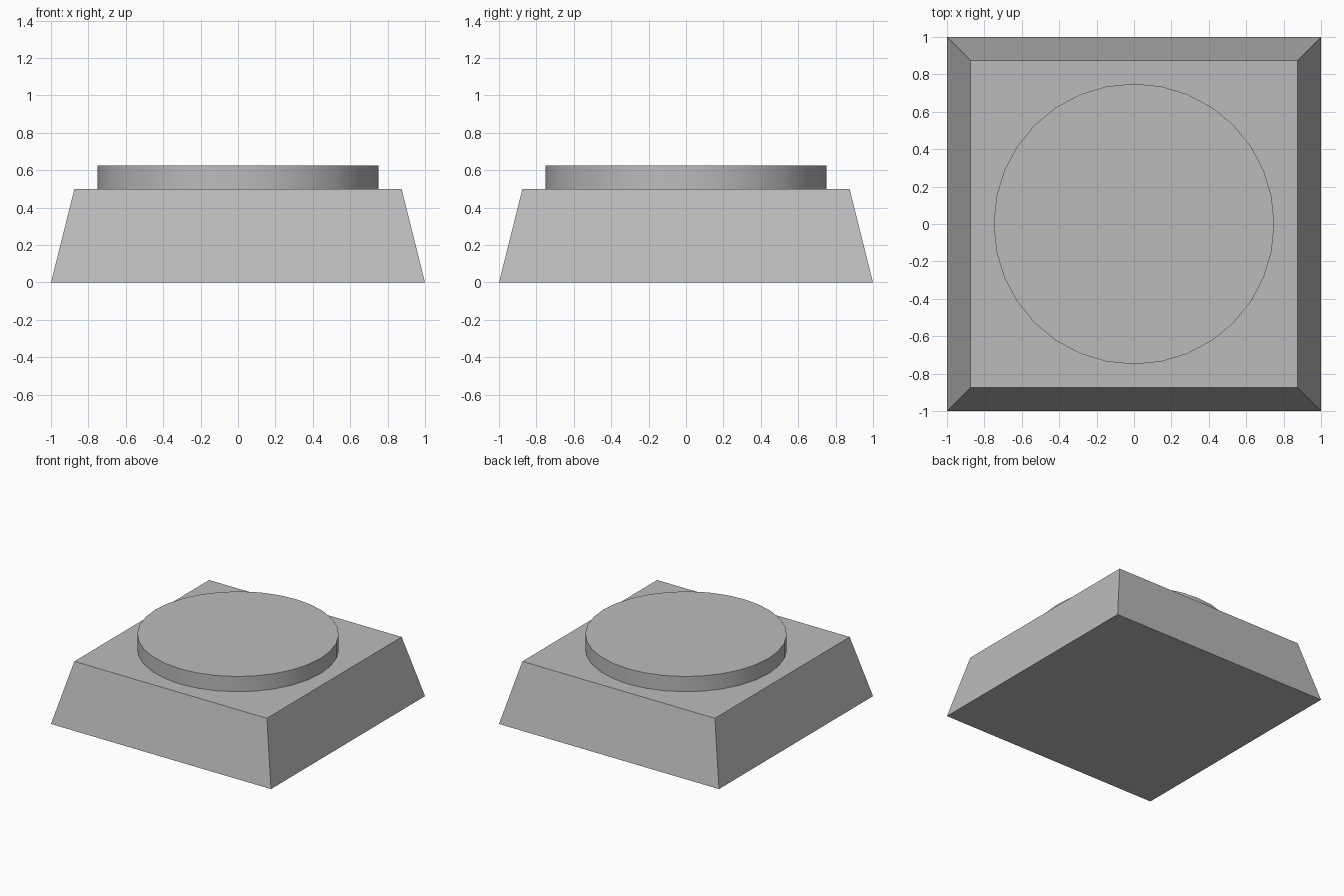
import bpy
import math

cube = bpy.data.objects.get("Cube")
if cube:
    bpy.data.objects.remove(cube, do_unlink=True)

# Single flat grey
grey = bpy.data.materials.new("light_grey")
grey.use_nodes = True
colour = (0.5, 0.5, 0.5, 1)
grey.diffuse_color = colour
grey.node_tree.nodes["Principled BSDF"].inputs["Base Color"].default_value = colour

HEIGHT, TOP_HALF = 0.5, 0.875
DISC_RADIUS, DISC_HEIGHT = 0.75, 0.125

# Tapered square base
bpy.ops.mesh.primitive_cube_add(size=2, location=(0, 0, 0))
base = bpy.context.object
base.name = "tapered_base"
for v in base.data.vertices:
    if v.co.z > 0:
        v.co = (v.co.x * TOP_HALF, v.co.y * TOP_HALF, HEIGHT)
    else:
        v.co.z = 0
base.data.materials.append(grey)

# Round raised disc
bpy.ops.mesh.primitive_cylinder_add(vertices=32, radius=DISC_RADIUS, depth=DISC_HEIGHT,
                                    location=(0, 0, HEIGHT + DISC_HEIGHT / 2))
disc = bpy.context.object
disc.name = "round_disc"
disc.data.materials.append(grey)
bpy.ops.object.shade_smooth_by_angle(angle=math.radians(30))
